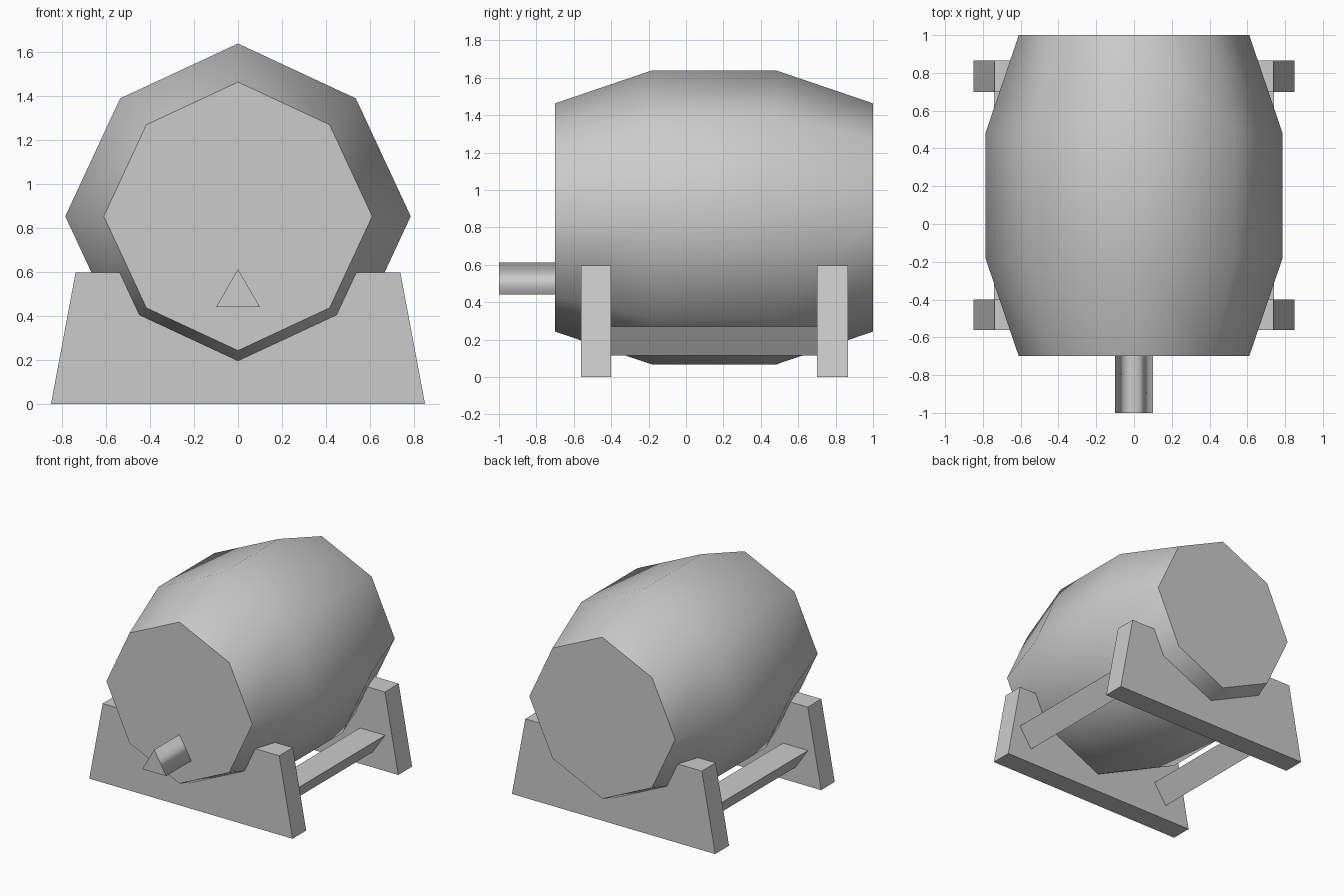
import bpy
import bmesh
from math import sin, cos, pi

cube = bpy.data.objects.get("Cube")
if cube:
    bpy.data.objects.remove(cube, do_unlink=True)

grey = bpy.data.materials.new("plain grey")
grey.use_nodes = True
colour = (0.6, 0.6, 0.6, 1)
grey.diffuse_color = colour
grey.node_tree.nodes["Principled BSDF"].inputs["Base Color"].default_value = colour


def loft(name, sections, smooth=False):
    """Skin a list of (y, [(x, z), ...]) sections; the end caps stay flat."""
    bm = bmesh.new()
    rings = [[bm.verts.new((x, y, z)) for x, z in pts] for y, pts in sections]
    bm.faces.new(rings[0])
    bm.faces.new(rings[-1][::-1])
    n = len(rings[0])
    for a, b in zip(rings, rings[1:]):
        for i in range(n):
            j = (i + 1) % n
            bm.faces.new((a[i], b[i], b[j], a[j])).smooth = smooth
    bmesh.ops.recalc_face_normals(bm, faces=bm.faces)
    mesh = bpy.data.meshes.new(name)
    bm.to_mesh(mesh)
    bm.free()
    mesh.materials.append(grey)
    obj = bpy.data.objects.new(name, mesh)
    bpy.context.collection.objects.link(obj)
    return obj


def octagon(radius, height=0.853):
    # Diagonal corners sit slightly inside the circle
    pts = []
    for i in range(8):
        r = radius * (0.965 if i % 2 else 1)
        pts.append((r * cos(i * pi / 4), height + r * sin(i * pi / 4)))
    return pts


# Barrel body
profile = [(-0.7, 0.61), (-0.185, 0.785), (0.485, 0.785), (1.0, 0.61)]
loft("barrel", [(y, octagon(r)) for y, r in profile], smooth=True)

# Three-sided spout on the front
spout = [(-0.1, 0.44), (0.1, 0.44), (0, 0.613)]
loft("spout", [(-1.0, spout), (-0.69, spout)], smooth=True)

# Tapered cradle boards that the barrel rests in
board = [(-0.85, 0), (0.85, 0), (0.738, 0.597), (-0.738, 0.597)]
for name, y0, y1 in (("front_cradle", -0.562, -0.4), ("back_cradle", 0.7, 0.865)):
    loft(name, [(y0, board), (y1, board)])

# Triangular rails joining the cradles
for name, side in (("left_rail", 1), ("right_rail", -1)):
    rail = [(side * x, z) for x, z in ((0.53, 0.27), (0.74, 0.27), (0.635, 0.115))]
    loft(name, [(-0.42, rail), (0.72, rail)])
